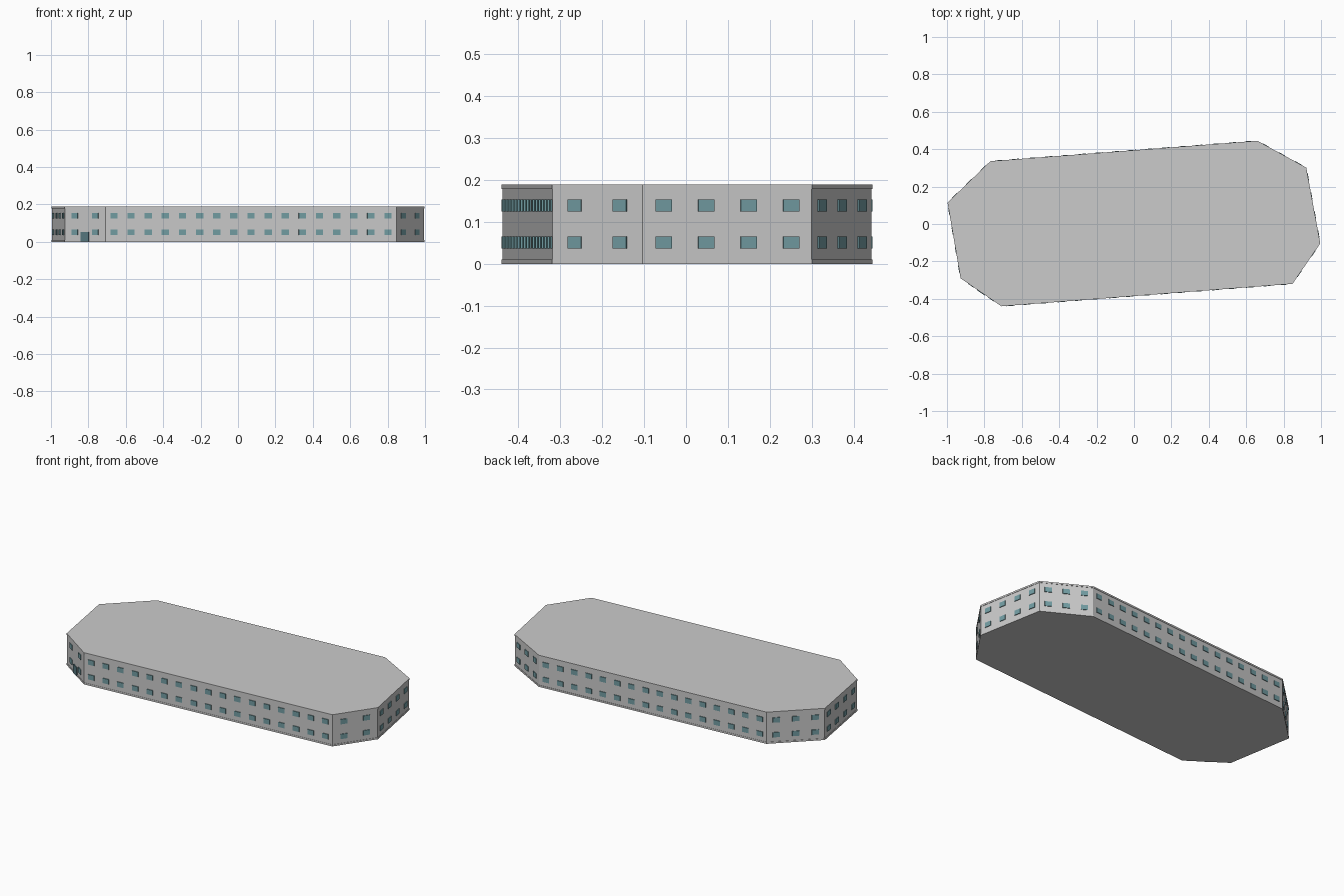
import bpy, bmesh, math
from mathutils import Vector, Matrix

if "Cube" in bpy.data.objects:
    bpy.data.objects.remove(bpy.data.objects["Cube"])

# Footprint corners, counter-clockwise, starting at the front-left chamfer
FOOT = [Vector(p) for p in [(-0.928, -0.291), (-0.709, -0.441), (0.848, -0.321), (0.997, -0.104),
                            (0.922, 0.302), (0.66, 0.446), (-0.768, 0.337), (-0.998, 0.115)]]
WINDOWS_PER_WALL = [2, 17, 2, 4, 3, 16, 3, 4]
HEIGHT = 0.189
N = len(FOOT)


def material(name, rgb):
    m = bpy.data.materials.new(name)
    m.diffuse_color = (*rgb, 1)
    m.use_nodes = True
    m.node_tree.nodes["Principled BSDF"].inputs["Base Color"].default_value = m.diffuse_color
    return m


def outward(i):
    d = (FOOT[(i + 1) % N] - FOOT[i]).normalized()
    return Vector((d.y, -d.x))


def offset_outline(dist):
    out = []
    for i in range(N):
        a, b = outward(i - 1 if i else N - 1), outward(i)
        out.append(FOOT[i] + (a + b) * dist / (1 + a.dot(b)))
    return out


def finish(bm, name, mat=None):
    bmesh.ops.recalc_face_normals(bm, faces=bm.faces)
    me = bpy.data.meshes.new(name)
    bm.to_mesh(me)
    bm.free()
    ob = bpy.data.objects.new(name, me)
    bpy.context.collection.objects.link(ob)
    if mat:
        me.materials.append(mat)
    return ob


def slab(name, inset, z0, z1):
    bm = bmesh.new()
    face = bm.faces.new([bm.verts.new((p.x, p.y, z0)) for p in offset_outline(-inset)])
    geo = bmesh.ops.extrude_face_region(bm, geom=[face], use_keep_orig=True)["geom"]
    top = [v for v in geo if isinstance(v, bmesh.types.BMVert)]
    bmesh.ops.translate(bm, verts=top, vec=(0, 0, z1 - z0))
    return finish(bm, name)


def wall_box(bm, i, t, z, width, height, out):
    # box on wall i, at fraction t along it, standing out from the footprint line
    a, b, n = FOOT[i], FOOT[(i + 1) % N], outward(i)
    depth = 0.008
    p = a.lerp(b, t) + n * (out - depth / 2)
    ang = math.atan2(b.y - a.y, b.x - a.x)
    m = (Matrix.Translation((p.x, p.y, z)) @ Matrix.Rotation(ang, 4, 'Z')
         @ Matrix.Diagonal((width, depth, height, 1)))
    bmesh.ops.create_cube(bm, size=1, matrix=m)


glass = material("window_glass", (0.17, 0.34, 0.37))
door_mat = material("door_panel", (0.10, 0.20, 0.23))

# Main block with thin plinth, cornice and roof edge
slab("walls", 0.003, 0.0, HEIGHT - 0.001)
slab("plinth", 0.001, 0.0, 0.010)
slab("cornice", 0.001, 0.179, HEIGHT)

# Two floors of windows around all eight walls
bm = bmesh.new()
for i, count in enumerate(WINDOWS_PER_WALL):
    for k in range(count):
        for z in (0.051, 0.139):
            wall_box(bm, i, (k + 0.5) / count, z, 0.039, 0.029, 0.001)
finish(bm, "windows", glass)

# Entrance door on the front-left chamfer
bm = bmesh.new()
wall_box(bm, 0, 0.5, 0.027, 0.052, 0.052, 0.002)
finish(bm, "entrance_door", door_mat)
